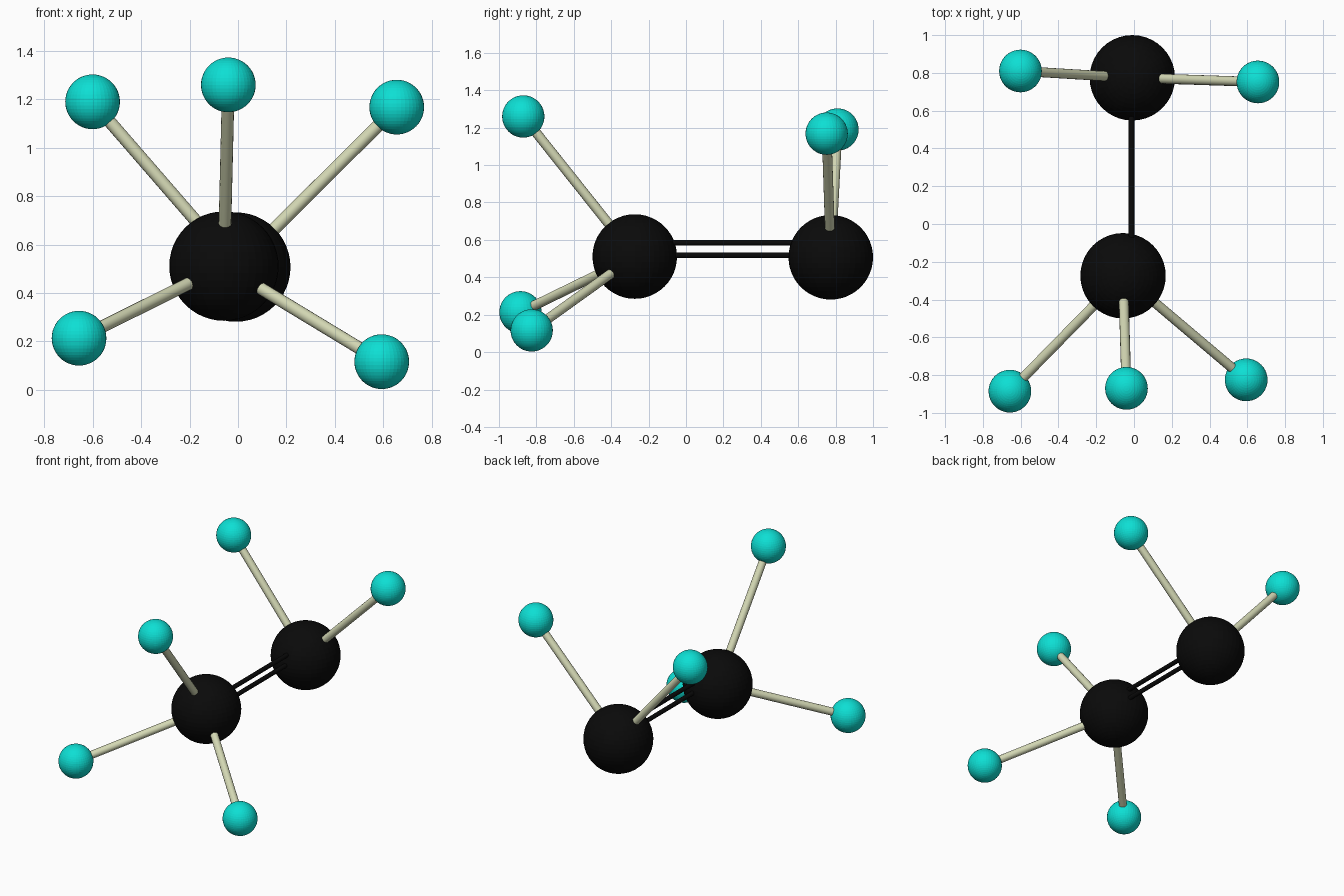
import bpy
from mathutils import Vector

if "Cube" in bpy.data.objects:
    bpy.data.objects.remove(bpy.data.objects["Cube"])


def material(name, rgb):
    m = bpy.data.materials.new(name)
    m.diffuse_color = (*rgb, 1)
    m.use_nodes = True
    m.node_tree.nodes["Principled BSDF"].inputs["Base Color"].default_value = m.diffuse_color
    return m


BLACK = material("black", (0.003, 0.003, 0.003))
TURQUOISE = material("turquoise", (0.004, 0.74, 0.66))
CREAM = material("pale_cream", (0.66, 0.69, 0.46))


def ball(name, centre, radius, mat):
    bpy.ops.mesh.primitive_uv_sphere_add(segments=40, ring_count=24,
                                         radius=radius, location=centre)
    ob = bpy.context.object
    ob.name = name
    ob.data.materials.append(mat)


def rod(name, a, b, radius, mat):
    a, b = Vector(a), Vector(b)
    d = b - a
    bpy.ops.mesh.primitive_cylinder_add(vertices=16, radius=radius,
                                        depth=d.length, location=(a + b) / 2)
    ob = bpy.context.object
    ob.name = name
    ob.rotation_mode = 'QUATERNION'
    ob.rotation_quaternion = d.to_track_quat('Z', 'Y')
    ob.data.materials.append(mat)
    bpy.ops.object.shade_smooth_by_angle()


# Each large ball carries its own set of small balls on rods
groups = {
    "front": ((-0.058, -0.274, 0.511),
              [(-0.04, -0.87, 1.26), (-0.657, -0.885, 0.213), (0.594, -0.825, 0.116)]),
    "back": ((-0.009, 0.774, 0.507),
             [(-0.601, 0.81, 1.19), (0.656, 0.752, 1.168)]),
}
for side, (hub, tips) in groups.items():
    ball(f"{side}_large_ball", hub, 0.226, BLACK)
    for i, tip in enumerate(tips, 1):
        ball(f"{side}_small_ball_{i}", tip, 0.113, TURQUOISE)
        rod(f"{side}_rod_{i}", hub, tip, 0.026, CREAM)

# Double link between the large balls
for i, z in enumerate((0.517, 0.585), 1):
    rod(f"link_rod_{i}", (-0.013, -0.27, z), (-0.013, 0.77, z), 0.015, BLACK)
